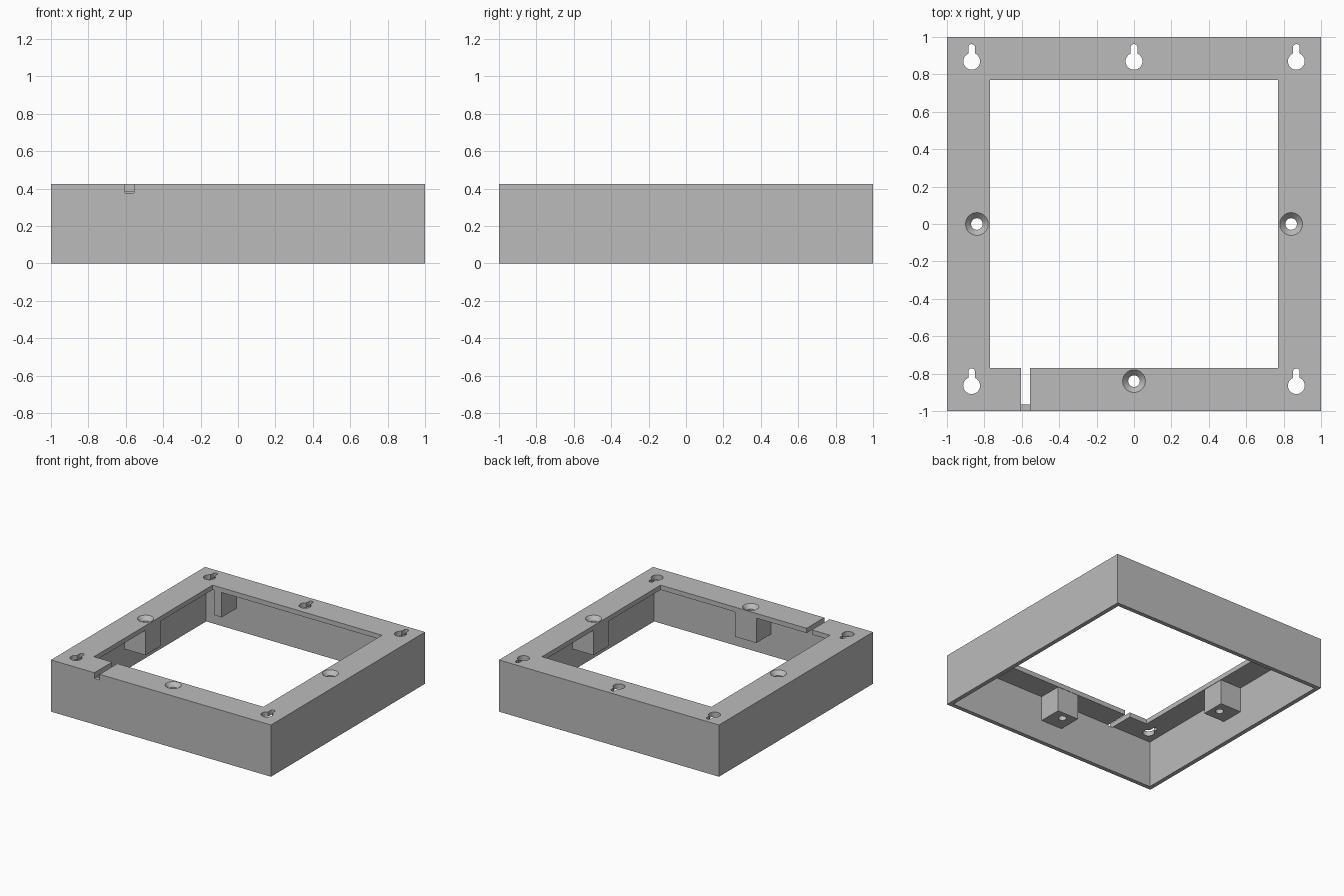
import bpy, bmesh, math
from mathutils import Matrix

if "Cube" in bpy.data.objects:
    bpy.data.objects.remove(bpy.data.objects["Cube"], do_unlink=True)

HEIGHT = 0.425
PLATE_BOTTOM = 0.386
INNER = 0.965      # inside face of the outer walls
OPENING = 0.77
POST_BOTTOM = 0.18
SCREW = 0.84

grey = bpy.data.materials.new("mid_grey")
grey.use_nodes = True
colour = (0.5, 0.5, 0.5, 1)
grey.diffuse_color = colour
grey.node_tree.nodes["Principled BSDF"].inputs["Base Color"].default_value = colour


def finish(name, bm):
    bmesh.ops.recalc_face_normals(bm, faces=bm.faces)
    mesh = bpy.data.meshes.new(name)
    bm.to_mesh(mesh)
    bm.free()
    mesh.materials.append(grey)
    obj = bpy.data.objects.new(name, mesh)
    bpy.context.collection.objects.link(obj)
    return obj


def box(name, low, high):
    bm = bmesh.new()
    size = [b - a for a, b in zip(low, high)]
    centre = [(a + b) / 2 for a, b in zip(low, high)]
    bmesh.ops.create_cube(bm, size=1,
                          matrix=Matrix.Translation(centre) @ Matrix.Diagonal((*size, 1)))
    return finish(name, bm)


def cone(name, x, y, low, high, r_low, r_high):
    bm = bmesh.new()
    bmesh.ops.create_cone(bm, cap_ends=True, segments=40, radius1=r_low, radius2=r_high,
                          depth=high - low,
                          matrix=Matrix.Translation((x, y, (low + high) / 2)))
    return finish(name, bm)


def keyhole(x, y):
    # Round entry hole joined to a narrow slot with a rounded end
    r, half, reach = 0.045, 0.018, 0.074
    start = math.asin(half / r)
    pts = []
    for i in range(33):
        a = math.pi / 2 + start + (2 * math.pi - 2 * start) * i / 32
        pts.append((r * math.cos(a), r * math.sin(a)))
    for i in range(13):
        a = math.pi * i / 12
        pts.append((half * math.cos(a), reach + half * math.sin(a)))
    bm = bmesh.new()
    face = bm.faces.new([bm.verts.new((x + px, y + py, 0.3)) for px, py in pts])
    top = bmesh.ops.extrude_face_region(bm, geom=[face])["geom"]
    bmesh.ops.translate(bm, vec=(0, 0, 0.2),
                        verts=[v for v in top if isinstance(v, bmesh.types.BMVert)])
    return finish("keyhole_cutter", bm)


def combine(target, tool, operation):
    mod = target.modifiers.new(operation, "BOOLEAN")
    mod.operation = operation
    mod.solver = "EXACT"
    mod.object = tool
    bpy.context.view_layer.objects.active = target
    bpy.ops.object.modifier_apply(modifier=mod.name)
    bpy.data.objects.remove(tool, do_unlink=True)


# Open-bottomed shell with a flat top plate
frame = box("mounting_frame", (-1, -1, 0), (1, 1, HEIGHT))
combine(frame, box("cavity_cutter", (-INNER, -INNER, -0.1), (INNER, INNER, PLATE_BOTTOM)),
        "DIFFERENCE")

# Screw posts on three walls and a short rib on the back wall
near, far, half, top = OPENING + 0.003, 0.98, 0.098, 0.4
for low, high in (((-far, -half), (-near, half)), ((near, -half), (far, half)),
                  ((-half, -far), (half, -near)), ((-0.76, near), (-0.69, far))):
    combine(frame, box("post", (*low, POST_BOTTOM), (*high, top)), "UNION")

# Square window through the plate
combine(frame, box("window_cutter", (-OPENING, -OPENING, 0.3), (OPENING, OPENING, 0.5)),
        "DIFFERENCE")

# Cable slot through the front edge
combine(frame, box("slot_cutter", (-0.605, -1.1, 0.378), (-0.557, -0.7, 0.5)), "DIFFERENCE")

# Countersunk screw holes
for x, y in ((-SCREW, 0), (SCREW, 0), (0, -SCREW)):
    combine(frame, cone("shaft_cutter", x, y, 0.1, 0.5, 0.031, 0.031), "DIFFERENCE")
    combine(frame, cone("sink_cutter", x, y, HEIGHT - 0.04, HEIGHT + 0.01, 0.024, 0.07),
            "DIFFERENCE")

# Keyhole hangers
for x, y in ((-0.868, 0.87), (0, 0.87), (0.868, 0.87), (-0.868, -0.864), (0.868, -0.864)):
    combine(frame, keyhole(x, y), "DIFFERENCE")

bpy.ops.object.select_all(action="DESELECT")
frame.select_set(True)
bpy.context.view_layer.objects.active = frame
bpy.ops.object.shade_smooth_by_angle(angle=math.radians(30))
